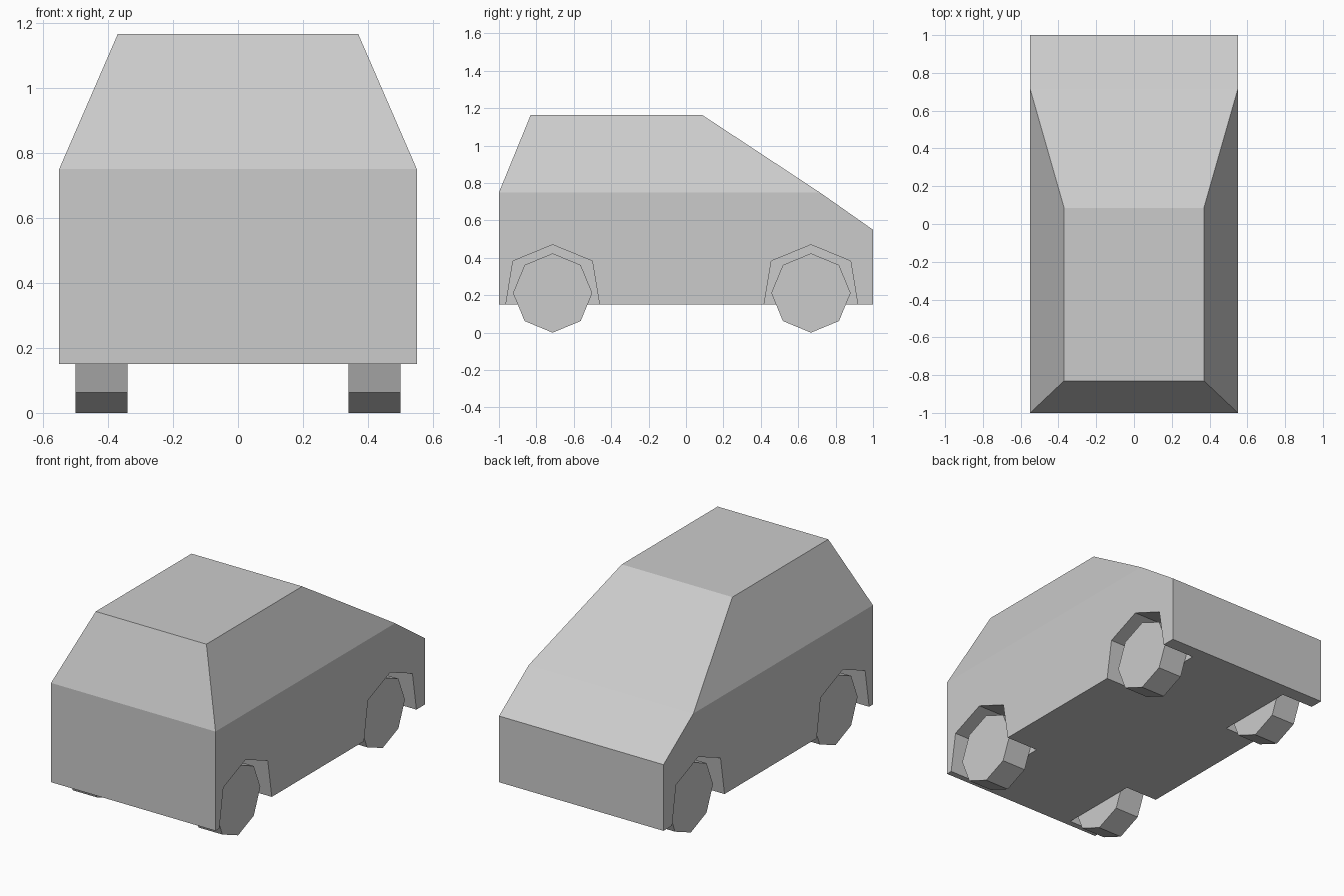
import bpy, bmesh, math

if "Cube" in bpy.data.objects:
    bpy.data.objects.remove(bpy.data.objects["Cube"])

WIDTH = 0.55
ROOF_WIDTH = 0.37
AXLES = {"front": -0.713, "rear": 0.668}


def new_object(name, bm):
    bmesh.ops.recalc_face_normals(bm, faces=bm.faces)
    mesh = bpy.data.meshes.new(name)
    bm.to_mesh(mesh)
    bm.free()
    obj = bpy.data.objects.new(name, mesh)
    bpy.context.collection.objects.link(obj)
    return obj


def add_prism(bm, profile, x0, x1):
    """Extrude a closed (y, z) profile from x0 to x1."""
    face = bm.faces.new([bm.verts.new((x0, y, z)) for y, z in profile])
    geom = bmesh.ops.extrude_face_region(bm, geom=[face], use_keep_orig=True)["geom"]
    verts = [v for v in geom if isinstance(v, bmesh.types.BMVert)]
    bmesh.ops.translate(bm, vec=(x1 - x0, 0, 0), verts=verts)


# Lower body: side profile extruded across the width
bm = bmesh.new()
add_prism(bm, [(-1, 0.15), (1, 0.15), (1, 0.55), (0.715, 0.75), (-1, 0.75)], -WIDTH, WIDTH)

# Cabin: top face raised and tapered to the roof
bm.faces.ensure_lookup_table()
top = next(f for f in bm.faces if all(v.co.z > 0.74 for v in f.verts))
cabin = bmesh.ops.extrude_face_region(bm, geom=[top])["geom"]
for v in cabin:
    if isinstance(v, bmesh.types.BMVert):
        v.co = (math.copysign(ROOF_WIDTH, v.co.x), -0.83 if v.co.y < 0 else 0.085, 1.165)
body = new_object("car_body", bm)

# Wheel arch cutter
bm = bmesh.new()
for axle in AXLES.values():
    arch = [(-0.262, 0.08), (-0.212, 0.383), (0, 0.47), (0.212, 0.383), (0.262, 0.08)]
    for side in (-1, 1):
        add_prism(bm, [(axle + y, z) for y, z in arch], side * 0.335, side * 0.7)
cutter = new_object("wheel_arch_cutter", bm)
cutter.hide_render = True
cutter.hide_set(True)

arches = body.modifiers.new("wheel_arches", "BOOLEAN")
arches.operation = "DIFFERENCE"
arches.solver = "EXACT"
arches.object = cutter

# Wheels: eight-sided cylinders with a corner at the bottom
RADIUS = 0.212
for axle_name, axle in AXLES.items():
    for side_name, side in (("left", -1), ("right", 1)):
        bm = bmesh.new()
        ring = [(axle + RADIUS * math.sin(i * math.tau / 8),
                 RADIUS + RADIUS * math.cos(i * math.tau / 8)) for i in range(8)]
        add_prism(bm, ring, side * 0.34, side * 0.50)
        new_object(f"{axle_name}_{side_name}_wheel", bm)
